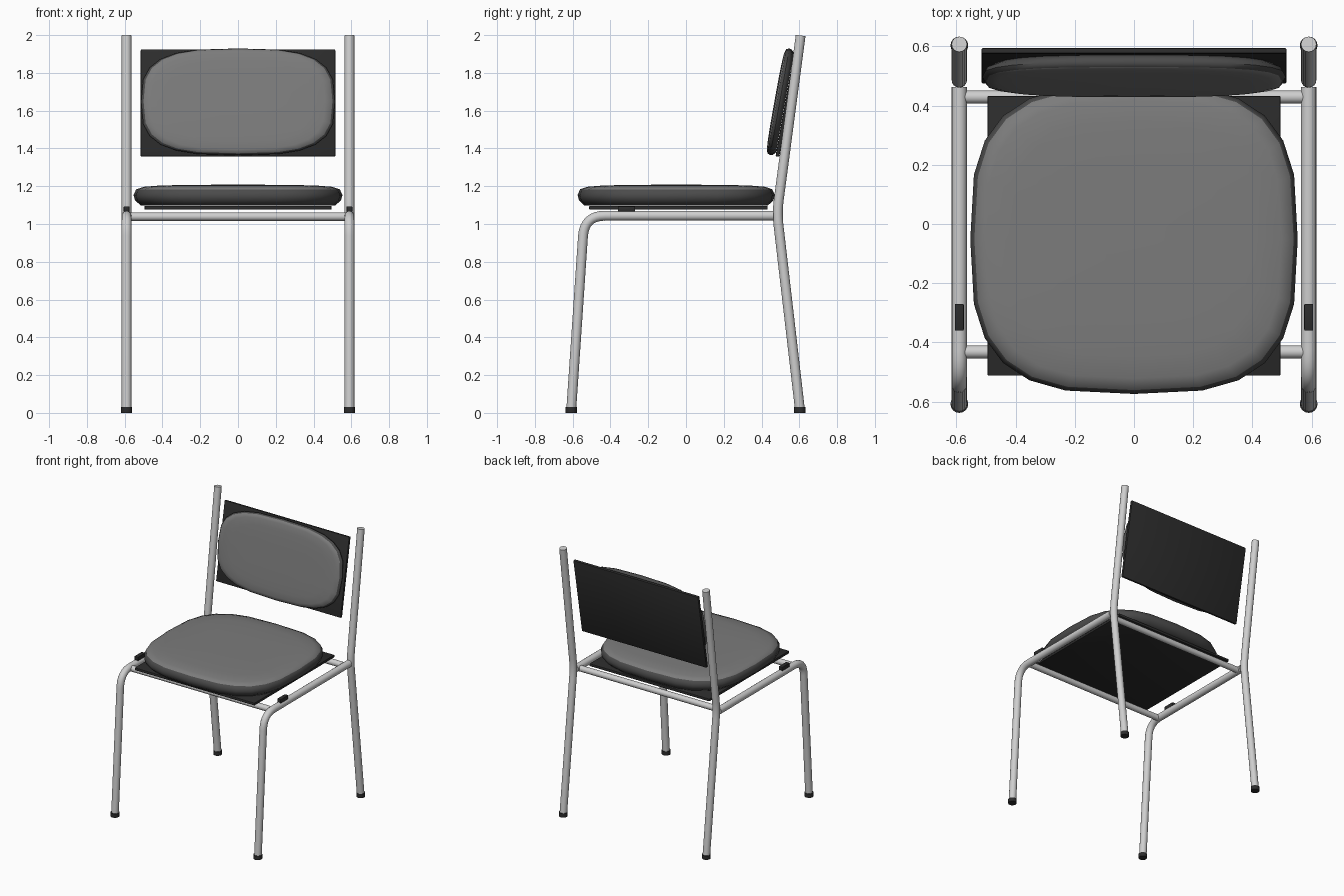
import bpy, bmesh, math
from mathutils import Vector, Matrix

if "Cube" in bpy.data.objects:
    bpy.data.objects.remove(bpy.data.objects["Cube"])


def material(name, v):
    m = bpy.data.materials.new(name)
    m.diffuse_color = (v, v, v, 1)
    m.use_nodes = True
    m.node_tree.nodes["Principled BSDF"].inputs["Base Color"].default_value = m.diffuse_color
    return m


METAL = material("light grey metal", 0.62)
FABRIC = material("grey fabric", 0.2)
PIPING = material("dark grey fabric side", 0.07)
BLACK = material("black plastic", 0.025)


def finish(name, bm, mats, angle=40):
    """Smooth shading with sharp edges kept, then link the object."""
    bmesh.ops.recalc_face_normals(bm, faces=bm.faces)
    bm.normal_update()
    for f in bm.faces:
        f.smooth = True
    for e in bm.edges:
        e.smooth = e.calc_face_angle(0) < math.radians(angle)
    me = bpy.data.meshes.new(name)
    bm.to_mesh(me)
    bm.free()
    for m in mats:
        me.materials.append(m)
    ob = bpy.data.objects.new(name, me)
    bpy.context.collection.objects.link(ob)
    return ob


def skin(bm, rings):
    """Bridge equal vertex rings and cap both ends."""
    n = len(rings[0])
    for a, b in zip(rings, rings[1:]):
        for i in range(n):
            j = (i + 1) % n
            bm.faces.new((a[i], a[j], b[j], b[i]))
    bm.faces.new(rings[0])
    bm.faces.new(rings[-1])


def tube(name, pts, r, mat=METAL, sides=16):
    pts = [Vector(p) for p in pts]
    bm = bmesh.new()
    rings = []
    for k, p in enumerate(pts):
        d0 = (p - pts[k - 1]).normalized() if k else None
        d1 = (pts[k + 1] - p).normalized() if k < len(pts) - 1 else None
        t = ((d0 or d1) + (d1 or d0)).normalized()
        u = Vector((0, 1, 0)) if abs(t.x) > 0.9 else Vector((1, 0, 0))
        v = t.cross(u)
        rings.append([bm.verts.new(p + r * (u * math.cos(a) + v * math.sin(a)))
                      for a in (2 * math.pi * i / sides for i in range(sides))])
    skin(bm, rings)
    return finish(name, bm, [mat])


def bent(a, corner, b, length, steps=8):
    """Path a -> corner -> b with a rounded corner."""
    a, c, b = Vector(a), Vector(corner), Vector(b)
    s = c + (a - c).normalized() * length
    e = c + (b - c).normalized() * length
    arc = [s * (1 - t) ** 2 + c * 2 * t * (1 - t) + e * t * t
           for t in (i / steps for i in range(steps + 1))]
    return [a] + arc + [b]


def box(name, size, matrix, bevel=0.005):
    bm = bmesh.new()
    bmesh.ops.create_cube(bm, size=1, matrix=Matrix.Diagonal((*size, 1)))
    bmesh.ops.bevel(bm, geom=bm.edges[:], offset=bevel, segments=2,
                    profile=0.5, affect='EDGES')
    bm.transform(matrix)
    return finish(name, bm, [BLACK])


# Cushion cross-section: (outline scale, height fraction)
PROFILE = [(0.5, 0), (0.93, 0.0), (0.985, 0.24), (1.0, 0.5), (0.975, 0.78),
           (0.9, 0.9), (0.75, 0.96), (0.5, 0.99), (0.2, 1.0)]


def cushion(name, hx, hy, thick, matrix, n=3.1, sides=24):
    bm = bmesh.new()
    rings = []
    for s, h in PROFILE:
        ring = []
        for i in range(sides):
            a = 2 * math.pi * i / sides
            c, d = math.cos(a), math.sin(a)
            x = math.copysign(abs(c) ** (2 / n), c) * hx * s
            y = math.copysign(abs(d) ** (2 / n), d) * hy * s
            ring.append(bm.verts.new((x, y, h * thick)))
        rings.append(ring)
    skin(bm, rings)
    # grey top, darker sides and underside
    for f in bm.faces:
        f.material_index = 0 if min(v.co.z for v in f.verts) > 0.7 * thick else 1
    bm.transform(matrix)
    return finish(name, bm, [FABRIC, PIPING], 50)


# Tubular frame, feet and rail clips on both sides
for side, x in (("left", -0.59), ("right", 0.59)):
    tube(f"{side}_front_leg_and_rail",
         bent((x, -0.608, 0.01), (x, -0.538, 1.044), (x, 0.462, 1.044), 0.11), 0.026)
    tube(f"{side}_back_leg_and_post",
         bent((x, 0.604, 0.01), (x, 0.482, 1.06), (x, 0.607, 1.998), 0.07), 0.026)
    for end, y in (("front", -0.608), ("back", 0.603)):
        tube(f"{side}_{end}_foot", [(x, y, 0), (x, y, 0.03)], 0.03, BLACK)
    box(f"{side}_rail_clip", (0.03, 0.09, 0.03),
        Matrix.Translation((x, -0.315, 1.078)), 0.003)

# Cross bars under the seat
for end, y in (("front", -0.432), ("back", 0.429)):
    tube(f"{end}_cross_bar", [(-0.59, y, 1.039), (0.59, y, 1.039)], 0.022)

# Seat
box("seat_plate", (0.99, 0.945, 0.02), Matrix.Translation((0, -0.04, 1.086)))
cushion("seat_cushion", 0.553, 0.522, 0.11, Matrix.Translation((0, -0.052, 1.098)))

# Tilted backrest
tilt = Matrix.Translation((0, 0.5345, 1.64)) @ Matrix.Rotation(math.radians(79.8), 4, 'X')
box("backrest_plate", (1.03, 0.575, 0.02), tilt)
cushion("backrest_cushion", 0.513, 0.287, 0.056,
        tilt @ Matrix.Translation((0, 0, 0.011)))
